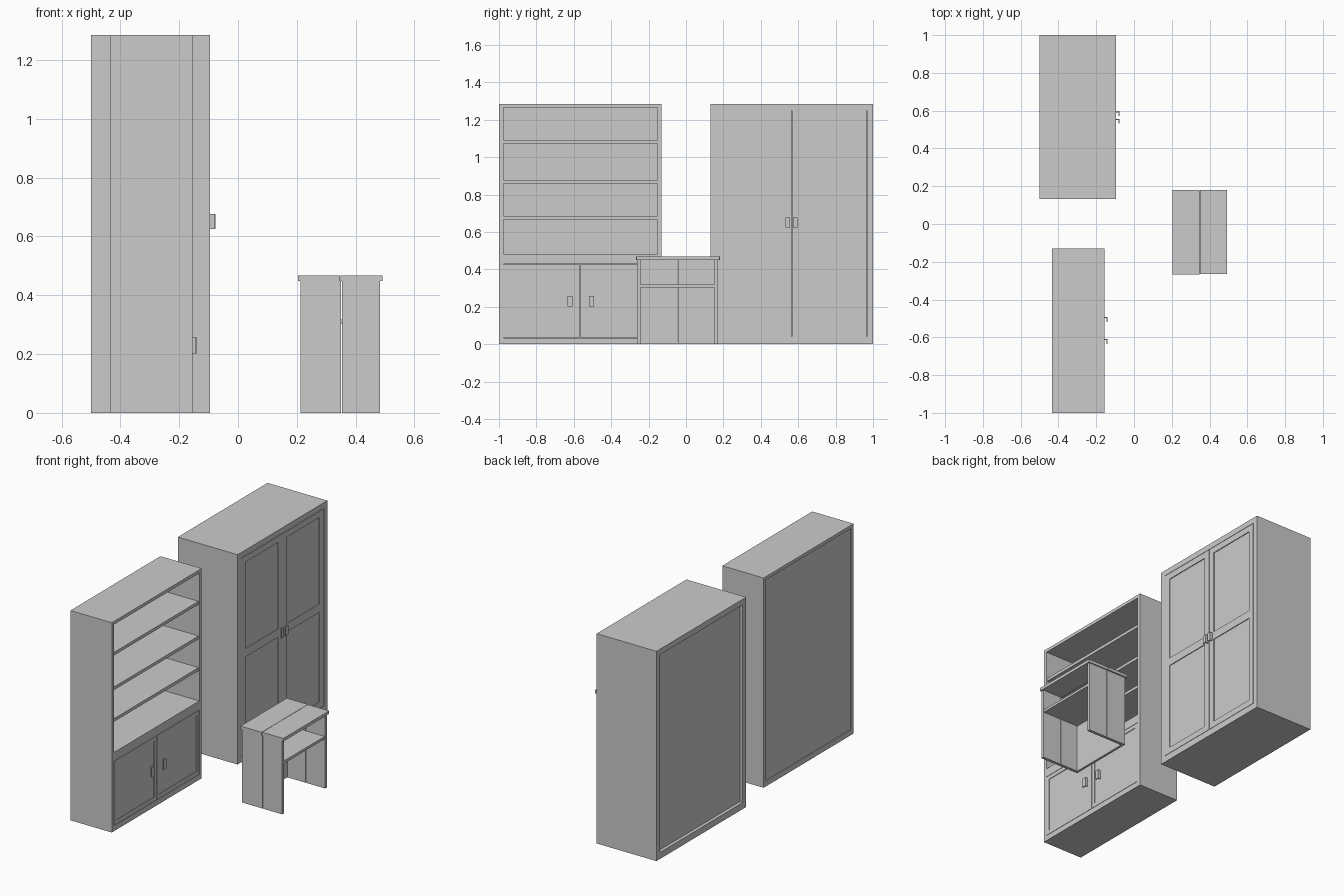
import bpy
import bmesh

if "Cube" in bpy.data.objects:
    bpy.data.objects.remove(bpy.data.objects["Cube"])


def boxes(name, parts):
    """One object made of axis-aligned boxes (x0, x1, y0, y1, z0, z1)."""
    bm = bmesh.new()
    for x0, x1, y0, y1, z0, z1 in parts:
        vs = bmesh.ops.create_cube(bm, size=1)["verts"]
        for v in vs:
            v.co.x = x1 if v.co.x > 0 else x0
            v.co.y = y1 if v.co.y > 0 else y0
            v.co.z = z1 if v.co.z > 0 else z0
    mesh = bpy.data.meshes.new(name)
    bm.to_mesh(mesh)
    bm.free()
    ob = bpy.data.objects.new(name, mesh)
    bpy.context.collection.objects.link(ob)
    return ob


def carcass(name, x0, x1, y0, y1, h, t, top, base, recess):
    """Sides, top, bottom and a back panel set in from the rear edge."""
    boxes(name + "_sides", [(x0, x1, y0, y0 + t, 0, h), (x0, x1, y1 - t, y1, 0, h)])
    boxes(name + "_top", [(x0, x1, y0 + t, y1 - t, h - top, h)])
    boxes(name + "_bottom", [(x0, x1, y0 + t, y1 - t, 0, base)])
    boxes(name + "_back", [(x0 + recess, x0 + recess + 0.012, y0 + t, y1 - t, base, h - top)])


def door(name, x, y0, y1, z0, z1, w, panels, depth=0.005, t=0.018):
    """Framed door facing +x; panels lists the z span of each sunk panel."""
    parts = [(x - t, x, y0, y0 + w, z0, z1), (x - t, x, y1 - w, y1, z0, z1)]
    edges = [z0] + [z for span in panels for z in span] + [z1]
    for a, b in zip(edges[::2], edges[1::2]):
        parts.append((x - t, x, y0 + w, y1 - w, a, b))
    for a, b in panels:
        parts.append((x - t, x - depth, y0 + w, y1 - w, a, b))
    boxes(name, parts)


def handle(name, x, y, z, side, w=0.026, h=0.052, reach=0.018):
    """L-shaped pull: stem plus a grip plate; side picks the stem edge."""
    s = y + side * (w / 2 - 0.003)
    boxes(name, [(x - 0.002, x + reach - 0.005, s - 0.003, s + 0.003, z - h / 2, z + h / 2),
                 (x + reach - 0.005, x + reach, y - w / 2, y + w / 2, z - h / 2, z + h / 2)])


H = 1.285
G = 0.002  # half gap between neighbouring boards

# Wardrobe with two tall doors
WX = -0.095
carcass("wardrobe", -0.5, WX, 0.132, 1.0, H, 0.033, 0.035, 0.04, 0.02)
mid = 0.566
for n, a, b in (("left", 0.165 + G, mid - G), ("right", mid + G, 0.967 - G)):
    door("wardrobe_door_" + n, WX, a, b, 0.04 + G, 1.25 - G, 0.04,
         [(0.08, 0.63), (0.68, 1.21)])
handle("wardrobe_handle_left", WX, 0.544, 0.651, 1)
handle("wardrobe_handle_right", WX, 0.584, 0.651, 1)

# Bookcase with open shelves above a cupboard
BX = -0.155
carcass("bookcase", -0.435, BX, -1.0, -0.13, H, 0.023, 0.02, 0.033, 0.006)
boxes("cupboard_top", [(-0.417, BX, -0.977, -0.153, 0.428, 0.482)])
boxes("shelves", [(-0.417, BX - 0.005, -0.977, -0.153, z, z + 0.019)
                  for z in (0.666, 0.86, 1.072)])
mid = -0.565
for n, a, b in (("left", -0.977 + G, mid - G), ("right", mid + G, -0.153 - G)):
    door("cupboard_door_" + n, BX, a, b, 0.033 + G, 0.428 - G, 0.022, [(0.06, 0.402)], 0.004)
handle("cupboard_handle_left", BX - 0.004, -0.621, 0.23, 1, h=0.056)
handle("cupboard_handle_right", BX - 0.004, -0.505, 0.23, 1, h=0.056)

# Small desk, each side and the top made from two boards
X0, XM, X1 = 0.212, 0.352, 0.483
halves = ((X0, XM - 0.001), (XM + 0.001, X1))
for n, a, b in (("left", -0.262, -0.243), ("right", 0.153, 0.172)):
    boxes("desk_side_" + n, [(p, q, a, b, 0, 0.449) for p, q in halves])
boxes("desk_top", [(0.204, 0.347, -0.267, 0.181, 0.449, 0.468),
                   (0.349, 0.492, -0.264, 0.179, 0.449, 0.468)])
boxes("desk_shelf", [(X0 + 0.015, X1 - 0.003, -0.243, 0.153, 0.302, 0.318)])
boxes("desk_back", [(X0, X0 + 0.015, -0.243, -0.046, 0, 0.449),
                    (X0, X0 + 0.015, -0.044, 0.153, 0, 0.449)])
